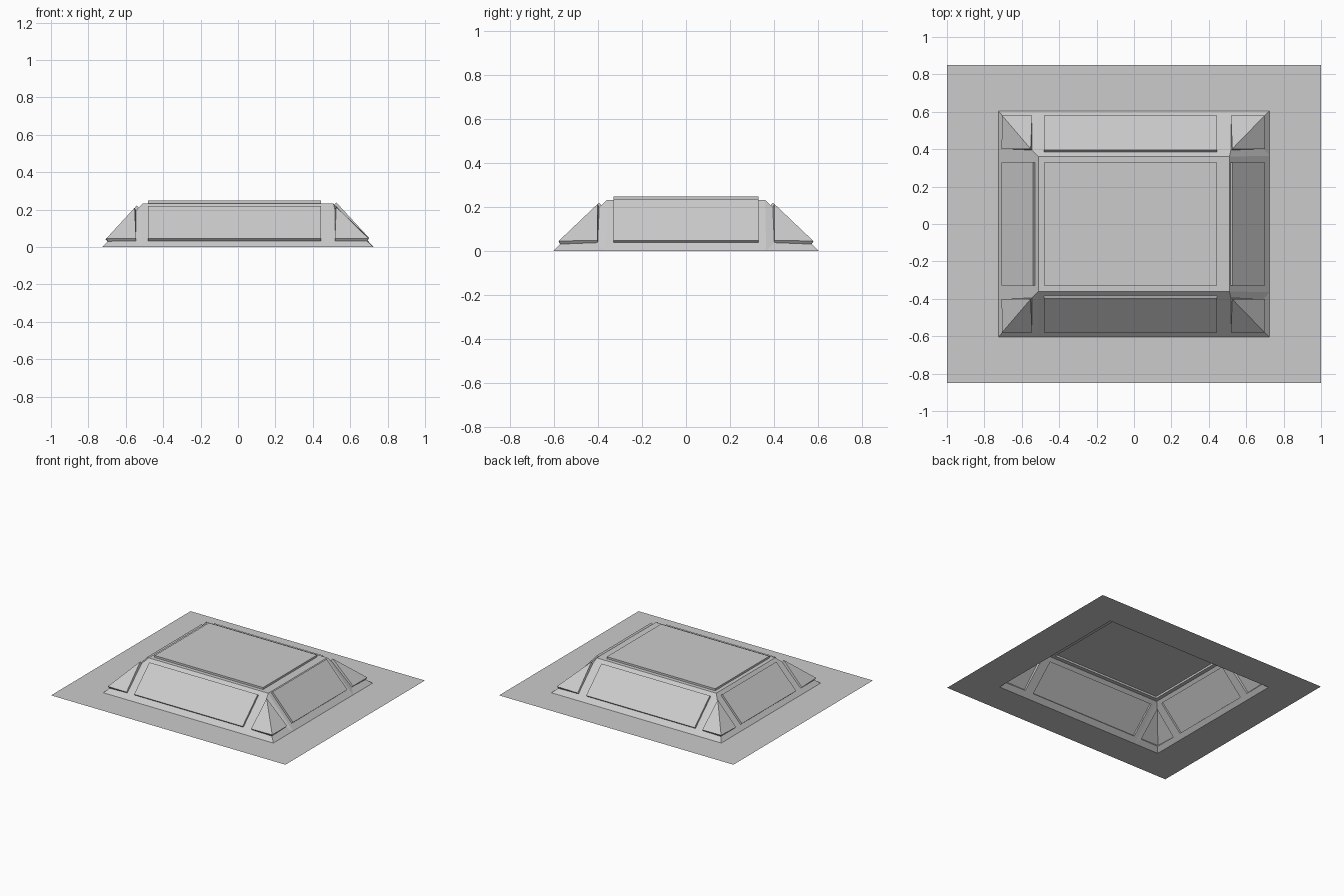
import bpy, bmesh
from mathutils import Vector

if "Cube" in bpy.data.objects:
    bpy.data.objects.remove(bpy.data.objects["Cube"])

H = 0.233              # plate height
TX, TY = 0.51, 0.36    # plate half size
BX, BY = 0.725, 0.605  # foot half size
T = 0.015              # panel thickness
SPLIT = {1: 0.48, -1: -0.515}   # foot split between long panel and corner panel


def height(x, y):
    return max(0, min(H, H * (BX - abs(x)) / (BX - TX), H * (BY - abs(y)) / (BY - TY)))


def pt(x, y):
    return Vector((x, y, height(x, y)))


def make(name, faces):
    bm = bmesh.new()
    for f in faces:
        bm.faces.new([bm.verts.new(p) for p in f])
    bmesh.ops.remove_doubles(bm, verts=bm.verts, dist=1e-5)
    me = bpy.data.meshes.new(name)
    bm.to_mesh(me)
    bm.free()
    bpy.context.collection.objects.link(bpy.data.objects.new(name, me))


def panel_cell(outer, inner, offsets, fold=False):
    """Frame around a hole, plus the raised hollow panel filling the hole."""
    area = sum(a.x * b.y - b.x * a.y for a, b in zip(outer, outer[1:] + outer[:1]))
    if area < 0:                       # keep loops counter-clockwise from above
        outer, inner, offsets = [[l[0]] + l[:0:-1] for l in (outer, inner, offsets)]
    cap = [p + o for p, o in zip(inner, offsets)]
    frame, panel = [], []
    for i in range(4):
        j = (i + 1) % 4
        frame.append([outer[i], outer[j], inner[j], inner[i]])
        panel.append([inner[i], inner[j], cap[j], cap[i]])
    panel += [[cap[0], cap[1], cap[2]], [cap[0], cap[2], cap[3]]] if fold else [cap]
    return frame, panel


frame = []


def add(name, *args, **kw):
    f, p = panel_cell(*args, **kw)
    frame.extend(f)
    make(name, p)


def normal_x(s):
    return Vector((s * H, 0, BX - TX)).normalized() * T


def normal_y(s):
    return Vector((0, s * H, BY - TY)).normalized() * T


# Top panel
add("top_panel",
    [pt(-TX, -TY), pt(TX, -TY), pt(TX, TY), pt(-TX, TY)],
    [pt(-.48, -.33), pt(.445, -.33), pt(.445, .33), pt(-.48, .33)],
    [Vector((0, 0, T))] * 4)

# Front and back sloped panels
for s, name in ((-1, "front_panel"), (1, "back_panel")):
    add(name,
        [pt(-TX, s * TY), pt(TX, s * TY), pt(SPLIT[1], s * BY), pt(SPLIT[-1], s * BY)],
        [pt(-.48, s * .385), pt(.445, s * .385), pt(.445, s * .57), pt(-.48, s * .57)],
        [normal_y(s)] * 4)

# Left and right sloped panels
for s, name, x0, x1 in ((-1, "left_panel", -.53, -.697), (1, "right_panel", .515, .69)):
    add(name,
        [pt(s * TX, -TY), pt(s * TX, TY), pt(s * BX, .365), pt(s * BX, -.365)],
        [pt(x0, -.33), pt(x0, .33), pt(x1, .33), pt(x1, -.33)],
        [normal_x(s)] * 4)

# Folded corner panels
for sx in (-1, 1):
    xi, xo = (.518, .69) if sx > 0 else (-.545, -.697)
    for sy in (-1, 1):
        name = ("front" if sy < 0 else "back") + ("_left" if sx < 0 else "_right") + "_corner_panel"
        ridge = (normal_x(sx) + normal_y(sy)).normalized() * T * 1.2
        add(name,
            [pt(sx * TX, sy * TY), pt(SPLIT[sx], sy * BY), pt(sx * BX, sy * BY), pt(sx * BX, sy * .365)],
            [pt(xi, sy * .395), pt(xi, sy * .57), pt(xo, sy * .572), pt(xo, sy * .402)],
            [ridge, normal_y(sy), ridge, normal_x(sx)], fold=True)

make("raised_frame", frame)

# Flat sheet around the raised part
g = lambda pts: [Vector((x, y, 0)) for x, y in pts]
sheet = []
for s in (-1, 1):
    f = g([(-s * -1, s * .85), (-s, s * .85), (-s * BX, s * BY),
           (SPLIT[-s], s * BY), (SPLIT[s], s * BY), (s * BX, s * BY)])
    e = g([(s, -s * .85), (s, s * .85), (s * BX, s * BY), (s * BX, s * .365),
           (s * BX, -s * .365), (s * BX, -s * BY)])
    sheet += [f, e]
make("base_sheet", sheet)
